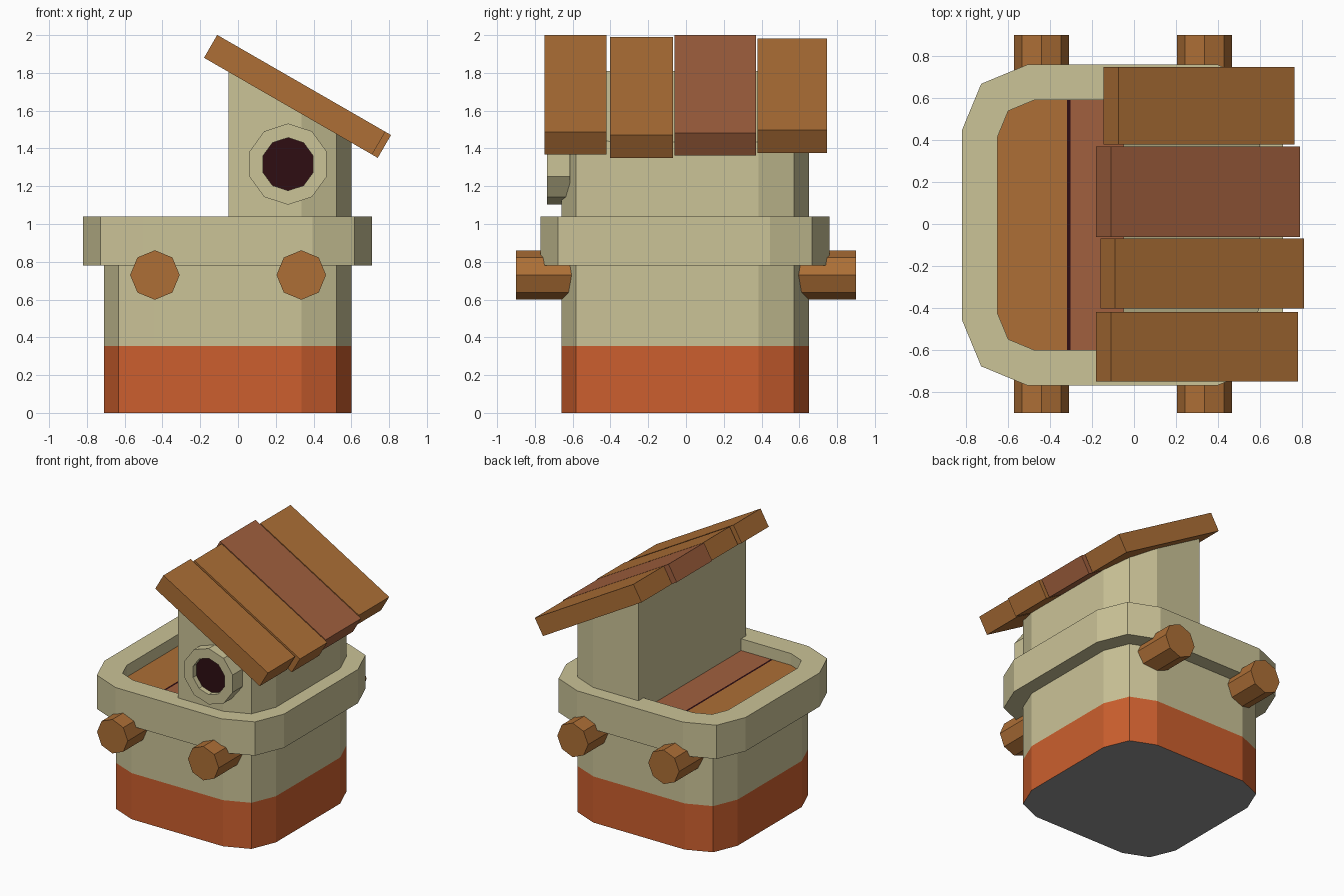
import bpy, bmesh, math
from mathutils import Vector

if "Cube" in bpy.data.objects:
    bpy.data.objects.remove(bpy.data.objects["Cube"])

CX, CY = -0.055, -0.005      # centre of the tower


def mat(name, r, g, b):
    m = bpy.data.materials.new(name)
    lin = [((c / 255 + 0.055) / 1.055) ** 2.4 if c > 10 else c / 255 / 12.92 for c in (r, g, b)]
    m.diffuse_color = (*lin, 1)
    m.use_nodes = True
    m.node_tree.nodes["Principled BSDF"].inputs["Base Color"].default_value = m.diffuse_color
    return m


TAN = mat("plaster_tan", 203, 195, 151)
ORANGE = mat("base_orange", 204, 95, 46)
WOOD = mat("wood_brown", 173, 111, 54)
REDWOOD = mat("wood_reddish", 161, 96, 62)
DARK = mat("hole_dark", 46, 13, 18)
GREY = mat("underside_grey", 148, 148, 148)


def finish(name, bm, mats, rule=None):
    bmesh.ops.recalc_face_normals(bm, faces=bm.faces[:])
    bm.normal_update()
    if rule:
        for f in bm.faces:
            f.material_index = rule(f.calc_center_median(), f.normal)
    me = bpy.data.meshes.new(name)
    bm.to_mesh(me)
    bm.free()
    for m in mats:
        me.materials.append(m)
    ob = bpy.data.objects.new(name, me)
    bpy.context.collection.objects.link(ob)
    return ob


def prism(pts, vec):
    """Polygon swept along vec, closed at both ends."""
    bm = bmesh.new()
    a = [bm.verts.new(p) for p in pts]
    b = [bm.verts.new(Vector(p) + Vector(vec)) for p in pts]
    bm.faces.new(a)
    bm.faces.new(b)
    for i in range(len(a)):
        j = (i + 1) % len(a)
        bm.faces.new((a[i], a[j], b[j], b[i]))
    return bm


def ring(outer, inner, vec):
    """Closed ring between two matching loops, swept along vec."""
    bm = bmesh.new()
    vec = Vector(vec)
    loops = [[bm.verts.new(Vector(p) + off) for p in lp]
             for lp, off in ((outer, vec * 0), (outer, vec), (inner, vec), (inner, vec * 0))]
    n = len(outer)
    for k in range(4):
        a, b = loops[k], loops[(k + 1) % 4]
        for i in range(n):
            j = (i + 1) % n
            bm.faces.new((a[i], a[j], b[j], b[i]))
    return bm


def cut(bm, co, no, clear=False):
    bmesh.ops.bisect_plane(bm, geom=bm.verts[:] + bm.edges[:] + bm.faces[:],
                           plane_co=co, plane_no=no, clear_outer=clear)
    if clear:
        bmesh.ops.holes_fill(bm, edges=bm.edges[:], sides=0)


def square(half, r, z):
    """Square outline whose corners are rounded in two steps."""
    pts = []
    for q in range(4):
        for s in range(3):
            a = math.radians(90 * q + 45 * s)
            sx, sy = [(1, 1), (-1, 1), (-1, -1), (1, -1)][q]
            pts.append((CX + sx * (half - r) + r * math.cos(a),
                        CY + sy * (half - r) + r * math.sin(a), z))
    return pts


def polygon(x, y, z, r, n, start=0):
    return [(x + r * math.cos(start + math.tau * i / n), y,
             z + r * math.sin(start + math.tau * i / n)) for i in range(n)]


# Tower body with an orange base band
bm = prism(square(0.655, 0.265, 0), (0, 0, 0.9))
cut(bm, (0, 0, 0.355), (0, 0, 1))
finish("tower_body", bm, [TAN, ORANGE, GREY],
       lambda c, n: 2 if n.z < -0.9 else (1 if c.z < 0.355 else 0))

# Parapet
finish("parapet", ring(square(0.765, 0.315, 0.78), square(0.595, 0.175, 0.78), (0, 0, 0.26)), [TAN])

# Deck: two boards with a dark seam
bm = prism(square(0.598, 0.175, 0.88), (0, 0, 0.07))
for x in (-0.318, -0.302):
    cut(bm, (x, 0, 0), (1, 0, 0))
finish("deck", bm, [WOOD, DARK, REDWOOD],
       lambda c, n: 0 if c.x < -0.318 else (1 if c.x < -0.302 else 2))

# Upper room: the tower outline cut by its left wall and the roof slope
bm = prism(square(0.655, 0.265, 0.85), (0, 0, 1.2))
cut(bm, (-0.05, 0, 0), (-1, 0, 0), True)
cut(bm, (-0.18, 0, 1.885), (0.5, 0, 0.866), True)
finish("upper_room", bm, [TAN])

# Roof planks: y range, left and right x of the underside, colour
planks = [(-0.75, -0.42, -0.18, 0.71, WOOD), (-0.403, -0.07, -0.16, 0.74, WOOD),
          (-0.062, 0.37, -0.18, 0.72, REDWOOD), (0.378, 0.747, -0.145, 0.695, WOOD)]
for i, (y0, y1, x0, x1, m) in enumerate(planks):
    z0, z1 = (1.88 - 0.576 * (x + 0.18) for x in (x0, x1))
    pts = [(x0, y0, z0), (x1, y0, z1), (x1 + 0.07, y0, z1 + 0.121), (x0 + 0.07, y0, z0 + 0.121)]
    finish(f"roof_plank_{i + 1}", prism(pts, (0, y1 - y0, 0)), [m])

# Round window frame and its dark opening
up = math.pi / 2
finish("window_frame", ring(polygon(0.265, -0.735, 1.317, 0.215, 10, up),
                            polygon(0.265, -0.735, 1.317, 0.14, 10, up), (0, 0.12, 0)), [TAN])
finish("window_opening", prism(polygon(0.265, -0.695, 1.317, 0.142, 10, up), (0, 0.06, 0)), [DARK])

# Log beams sticking out front and back
for side, x in (("left", -0.44), ("right", 0.335)):
    finish(f"log_beam_{side}", prism(polygon(x, -0.9, 0.73, 0.131, 8), (0, 1.8, 0)), [WOOD])
